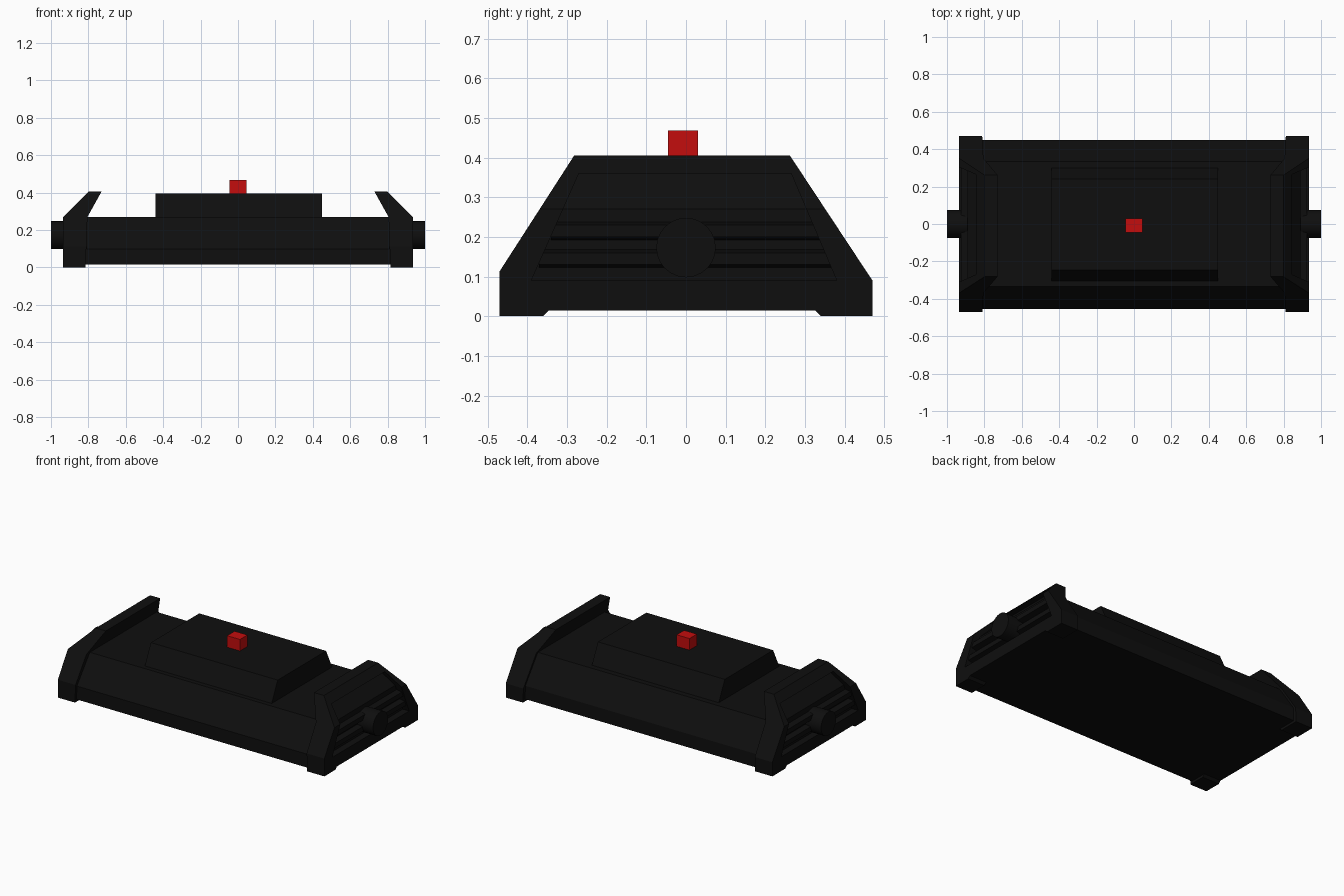
import bpy, bmesh
from mathutils import Vector

cube = bpy.data.objects.get("Cube")
if cube:
    bpy.data.objects.remove(cube, do_unlink=True)


def material(name, colour):
    mat = bpy.data.materials.new(name)
    mat.use_nodes = True
    mat.diffuse_color = colour
    mat.node_tree.nodes["Principled BSDF"].inputs["Base Color"].default_value = colour
    return mat


black = material("matte black", (0.0045, 0.0045, 0.0045, 1))
red = material("signal red", (0.55, 0.004, 0.004, 1))


def prism(name, profile, axis, start, end, mat=black):
    """Extrude a flat profile along x (profile is y, z) or y (profile is x, z)."""
    bm = bmesh.new()

    def point(a, z, d):
        return (d, a, z) if axis == "x" else (a, d, z)

    face = bm.faces.new([bm.verts.new(point(a, z, start)) for a, z in profile])
    new = bmesh.ops.extrude_face_region(bm, geom=[face])["geom"]
    shift = Vector(point(0, 0, end - start))
    bmesh.ops.translate(bm, verts=[v for v in new if isinstance(v, bmesh.types.BMVert)], vec=shift)
    bmesh.ops.recalc_face_normals(bm, faces=bm.faces)
    mesh = bpy.data.meshes.new(name)
    bm.to_mesh(mesh)
    bm.free()
    mesh.materials.append(mat)
    obj = bpy.data.objects.new(name, mesh)
    bpy.context.collection.objects.link(obj)
    return obj


def box(name, x, y, z, mat=black):
    return prism(name, [(x[0], z[0]), (x[1], z[0]), (x[1], z[1]), (x[0], z[1])], "y", *y, mat)


def combine(obj, cutter, operation):
    mod = obj.modifiers.new("cut", "BOOLEAN")
    mod.operation, mod.object, mod.solver = operation, cutter, "EXACT"
    bpy.context.view_layer.objects.active = obj
    bpy.ops.object.modifier_apply(modifier=mod.name)
    bpy.data.objects.remove(cutter, do_unlink=True)


# Main hull with sloped front and back
prism("hull", [(-0.455, 0.015), (0.45, 0.015), (0.45, 0.1), (0.335, 0.27),
               (-0.335, 0.27), (-0.455, 0.1)], "x", -0.85, 0.85)

# Raised deck and the button on it
prism("raised_deck", [(-0.31, 0.26), (0.305, 0.26), (0.24, 0.395), (-0.245, 0.395)],
      "x", -0.44, 0.45)
box("red_button", (-0.045, 0.045), (-0.045, 0.03), (0.39, 0.468), red)

# End caps: section across the cap, trimmed to the side outline
section = [(0.815, 0), (0.935, 0), (0.935, 0.27), (0.8, 0.405), (0.73, 0.405), (0.805, 0.27)]
outline = [(-0.47, 0), (-0.36, 0), (-0.345, 0.015), (0.325, 0.015), (0.34, 0), (0.47, 0),
           (0.47, 0.09), (0.262, 0.405), (-0.282, 0.405), (-0.47, 0.113)]
recess = [(0.89, 0.09), (1.1, 0.09), (1.1, 0.36), (0.805, 0.36), (0.89, 0.27)]
opening = [(-0.39, 0.09), (0.38, 0.09), (0.265, 0.36), (-0.27, 0.36)]

for side, s in (("left", 1), ("right", -1)):
    cap = prism(side + "_end_cap", [(s * x, z) for x, z in section], "y", -0.6, 0.6)
    combine(cap, prism("outline_cutter", outline, "x", s * 0.6, s * 1.2), "INTERSECT")
    cutter = prism("recess_cutter", [(s * x, z) for x, z in recess], "y", -0.6, 0.6)
    combine(cutter, prism("opening_cutter", opening, "x", s * 0.7, s * 1.2), "INTERSECT")
    combine(cap, cutter, "DIFFERENCE")

    # Horizontal louvres inside the recess
    for i, (z, half) in enumerate(((0.12, 0.37), (0.19, 0.34))):
        prism(f"{side}_louvre_{i + 1}",
              [(s * 0.88, z), (s * 0.925, z + 0.01), (s * 0.925, z + 0.04), (s * 0.88, z + 0.05)],
              "y", -half, half)

    # Round hub
    bpy.ops.mesh.primitive_cylinder_add(vertices=24, radius=0.075, depth=0.14,
                                        location=(s * 0.93, 0, 0.173), rotation=(0, 1.570796, 0))
    hub = bpy.context.object
    hub.name = side + "_hub"
    hub.data.materials.append(black)
    bpy.ops.object.shade_smooth_by_angle()
